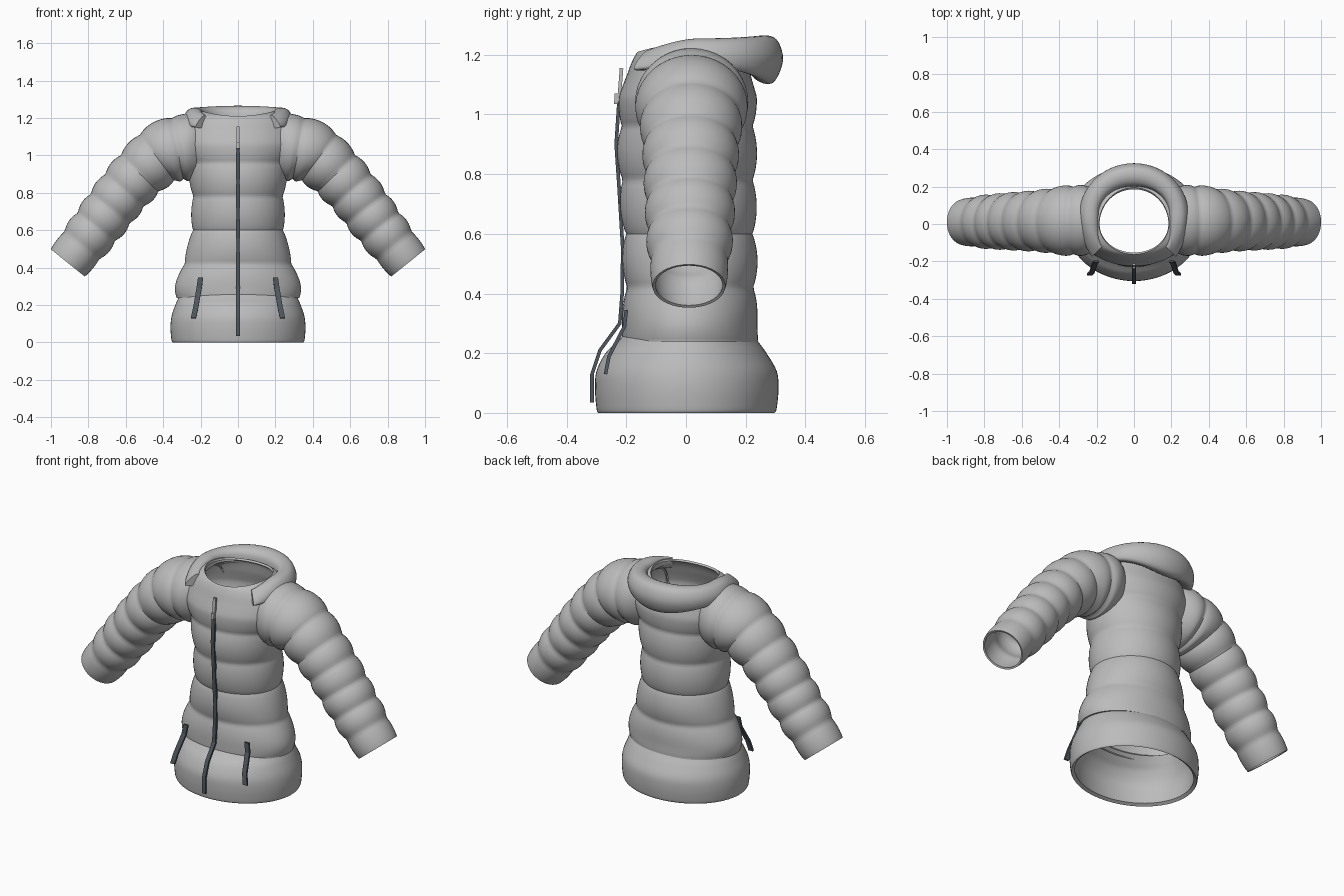
import bpy, bmesh
from math import sin, cos, pi, radians
from mathutils import Vector

cube = bpy.data.objects.get("Cube")
if cube:
    bpy.data.objects.remove(cube, do_unlink=True)


def material(name, rgb):
    m = bpy.data.materials.new(name)
    m.use_nodes = True
    m.diffuse_color = (*rgb, 1)
    bsdf = next(n for n in m.node_tree.nodes if n.type == 'BSDF_PRINCIPLED')
    bsdf.inputs["Base Color"].default_value = (*rgb, 1)
    return m


GREY = material("jacket_grey", (0.5, 0.5, 0.5))
DARK = material("zip_slate", (0.075, 0.095, 0.11))


def spline(keys, steps):
    """Smooth Catmull-Rom samples through tuples of any length."""
    out = []
    for i in range(len(keys) - 1):
        quad = [keys[max(0, min(len(keys) - 1, i + k))] for k in (-1, 0, 1, 2)]
        for s in range(steps):
            t = s / steps
            out.append([b + 0.5 * t * (c - a + t * (2*a - 5*b + 4*c - d + t * (3*(b - c) + d - a)))
                        for a, b, c, d in zip(*quad)])
    out.append(list(keys[-1]))
    return out


def loft(name, rings, mat, caps=False, wall=0.0, angle=40):
    """Skin closed rings of points into one object, optionally thickened inward."""
    bm = bmesh.new()
    rows = [[bm.verts.new(p) for p in ring] for ring in rings]
    n = len(rows[0])
    for a, b in zip(rows, rows[1:]):
        for i in range(n):
            j = (i + 1) % n
            bm.faces.new((a[i], a[j], b[j], b[i]))
    if caps:
        bm.faces.new(rows[0])
        bm.faces.new(rows[-1])
    bmesh.ops.recalc_face_normals(bm, faces=bm.faces[:])
    mesh = bpy.data.meshes.new(name)
    bm.to_mesh(mesh)
    bm.free()
    mesh.materials.append(mat)
    ob = bpy.data.objects.new(name, mesh)
    bpy.context.collection.objects.link(ob)
    bpy.ops.object.select_all(action='DESELECT')
    ob.select_set(True)
    bpy.context.view_layer.objects.active = ob
    if wall:
        mod = ob.modifiers.new("wall", 'SOLIDIFY')
        mod.thickness = wall
        mod.offset = -1
        bpy.ops.object.modifier_apply(modifier=mod.name)
    bpy.ops.object.shade_smooth_by_angle(angle=radians(angle))
    return ob


def puff(u, size):
    return size * abs(sin(pi * u)) ** 0.75


def torso_ring(z, rx, front, back, lift=0.0, swell=0.0, n=64):
    """Horizontal oval with its own front and back depth."""
    ring = []
    for i in range(n):
        a = 2 * pi * i / n
        depth = (back if sin(a) > 0 else front) + swell
        ring.append((cos(a) * (rx + swell), sin(a) * depth, z + lift * cos(a) ** 2))
    return ring


# Hem band: z, half width, front depth, back depth
hem = [(0, .35, .295, .297), (.015, .356, .3, .304), (.08, .361, .305, .31),
       (.14, .355, .3, .304), (.2, .335, .27, .27), (.235, .32, .235, .245), (.27, .305, .2, .22)]
loft("hem_band", [torso_ring(*k) for k in spline(hem, 5)], GREY, wall=0.02)

# Quilted body, closing in to the neck hole
body = [(.238, .328, .212, .24), (.3, .322, .2, .225), (.4, .29, .196, .224), (.5, .258, .197, .224),
        (.6, .24, .2, .222), (.7, .234, .205, .221), (.8, .238, .212, .222), (.9, .25, .215, .222),
        (1.0, .28, .212, .222), (1.1, .302, .205, .22), (1.16, .29, .188, .212),
        (1.195, .25, .172, .205, .02), (1.21, .187, .162, .195, .025)]
rings = []
for k in spline([(*k, 0.0)[:5] for k in body], 8):
    fade = max(0, min(1, (1.14 - k[0]) / 0.08))
    rings.append(torso_ring(*k, swell=puff((k[0] - .24) / .18, .016) * fade))
loft("body", rings, GREY, wall=0.012)

# Quilted sleeves: x, z, depth radius, height radius
sleeve = [(.2, 1.04, .15, .16), (.3, 1.04, .178, .165), (.4, 1.01, .168, .155), (.5, .93, .152, .14),
          (.61, .81, .143, .131), (.71, .68, .136, .126), (.81, .55, .128, .119), (.91, .425, .122, .116)]
samples = spline(sleeve, 12)
spots = [Vector((s[0], s[1])) for s in samples]
lengths = [0.0]
for a, b in zip(spots, spots[1:]):
    lengths.append(lengths[-1] + (b - a).length)
for side, label in ((1, "left"), (-1, "right")):
    rings = []
    for i, (x, z, ry, rz) in enumerate(samples):
        along = (spots[min(i + 1, len(spots) - 1)] - spots[max(i - 1, 0)]).normalized()
        t = lengths[i] / lengths[-1]
        swell = puff(8 * t, .016 if t < .875 else .006)
        ring = []
        for j in range(40):
            a = 2 * pi * j / 40
            h = sin(a) * (rz + swell)
            ring.append((side * (x - along.y * h), .02 - .01 * t + cos(a) * (ry + swell), z + along.x * h))
        rings.append(ring)
    loft(label + "_sleeve", rings, GREY, wall=0.01)

# Rolled collar: radius and height of its section at front tip, side and back
tip = [(.24, 1.185), (.24, 1.205), (.255, 1.215), (.285, 1.195), (.31, 1.17), (.315, 1.15), (.265, 1.15)]
flank = [(.185, 1.2), (.195, 1.24), (.225, 1.255), (.265, 1.245), (.29, 1.205), (.285, 1.16), (.235, 1.17)]
nape = [(.15, 1.18), (.16, 1.24), (.205, 1.265), (.255, 1.25), (.275, 1.18), (.24, 1.105), (.18, 1.12)]
rings = []
for i in range(55):
    a = radians(-45 + 5 * i)
    s = sin(a)
    other, w = (nape, s * s) if s > 0 else (tip, min(1, 2 * s * s))
    section = [[p + (q - p) * w for p, q in zip(f, o)] for f, o in zip(flank, other)]
    section = spline(section + section[:1], 4)[:-1]
    rings.append([(r * cos(a), .05 + r * s, z) for r, z in section])
loft("collar", rings, GREY, caps=True, angle=50)


def strip(name, path, mat, half_width=0.011, half_depth=0.006):
    """Flat-sided tape following a path of (x, y, z) points."""
    pts = [Vector(p) for p in path]
    rings = []
    for i, p in enumerate(pts):
        d = pts[min(i + 1, len(pts) - 1)] - pts[max(i - 1, 0)]
        out = Vector((0, d.z, -d.y)).normalized() * half_depth
        across = Vector((half_width, 0, 0))
        rings.append([p - across - out, p + across - out, p + across + out, p - across + out])
    loft(name, rings, mat, caps=True, angle=20)


# Front zip, its bare upper tape and slider
zip_line = [(1.04, -.225), (.9, -.234), (.75, -.224), (.55, -.212), (.4, -.214), (.3, -.222),
            (.21, -.288), (.13, -.315), (.035, -.315)]
strip("front_zip", [(0, y, z) for z, y in zip_line], DARK)
strip("upper_zip_tape", [(0, -.216, 1.155), (0, -.225, 1.04)], GREY, 0.009)
strip("zip_slider", [(0, -.233, 1.07), (0, -.235, 1.035)], GREY, 0.009, 0.006)

# Pocket zips
for side, label in ((1, "left"), (-1, "right")):
    pocket = [(.2, -.2, .345), (.208, -.206, .29), (.225, -.258, .19), (.238, -.27, .13)]
    strip(label + "_pocket_zip", [(side * x, y, z) for x, y, z in pocket], DARK, 0.014)
